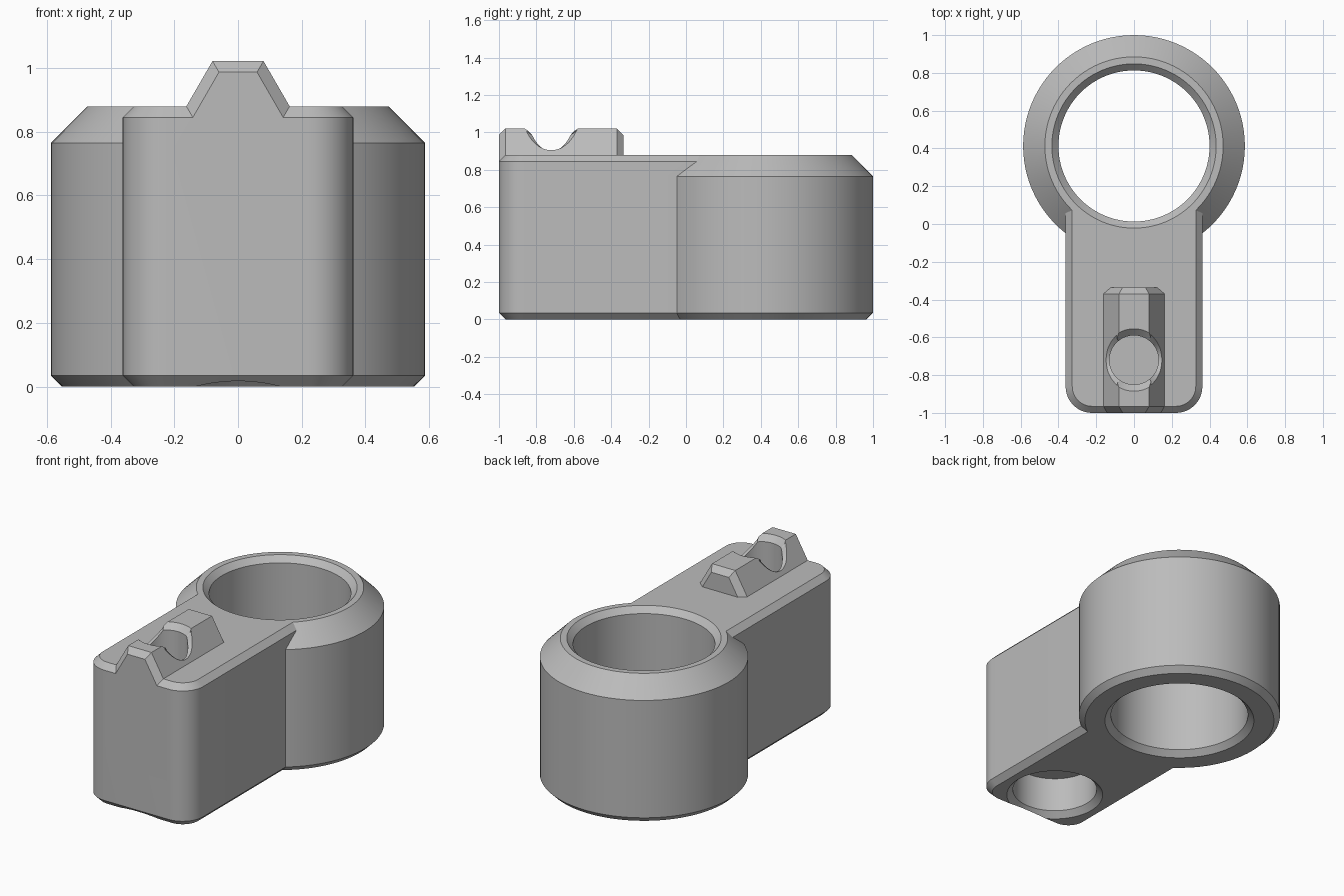
import bpy, bmesh, math
from mathutils import Vector

cube = bpy.data.objects.get("Cube")
if cube:
    bpy.data.objects.remove(cube)

C = 0.035                      # chamfer used throughout
TOP, RIDGE_TOP = 0.88, 1.022
RING_Y, HOLE_Y = 0.413, -0.72
SLOPE = math.tan(math.radians(30))

grey = bpy.data.materials.new("plain_grey")
grey.use_nodes = True
grey.diffuse_color = (0.5, 0.5, 0.5, 1)
grey.node_tree.nodes["Principled BSDF"].inputs["Base Color"].default_value = grey.diffuse_color


def loft(name, rings):
    """Closed solid through rings that have equal point counts."""
    bm = bmesh.new()
    loops = [[bm.verts.new(p) for p in ring] for ring in rings]
    n = len(loops[0])
    for a, b in zip(loops, loops[1:]):
        for i in range(n):
            j = (i + 1) % n
            bm.faces.new((a[i], a[j], b[j], b[i]))
    bm.faces.new(loops[0])
    bm.faces.new(loops[-1])
    bmesh.ops.recalc_face_normals(bm, faces=bm.faces)
    mesh = bpy.data.meshes.new(name)
    bm.to_mesh(mesh)
    bm.free()
    mesh.materials.append(grey)
    obj = bpy.data.objects.new(name, mesh)
    bpy.context.collection.objects.link(obj)
    return obj


def turned(name, y, profile, n=96):
    """Solid of revolution from (radius, height) pairs."""
    angles = [math.tau * i / n for i in range(n)]
    return loft(name, [[(r * math.cos(a), y + r * math.sin(a), z) for a in angles]
                       for r, z in profile])


def combine(target, tool, operation):
    mod = target.modifiers.new(tool.name, "BOOLEAN")
    mod.operation, mod.solver, mod.object = operation, "EXACT", tool
    bpy.ops.object.select_all(action="DESELECT")
    bpy.context.view_layer.objects.active = target
    target.select_set(True)
    bpy.ops.object.modifier_apply(modifier=mod.name)
    bpy.data.objects.remove(tool)


# Ring collar with a wide upper chamfer
R = 0.587
body = turned("ring_and_arm_body", RING_Y,
              [(R - C, 0), (R, C), (R, 0.765), (0.472, TOP)])


# Arm with rounded front corners
def arm_ring(inset, z, half=0.362, radius=0.14, steps=12):
    pts = [(half - inset, 0.28, z), (inset - half, 0.28, z)]
    for side, start in ((-1, 180), (1, 270)):
        for i in range(steps + 1):
            a = math.radians(start + 90 * i / steps)
            pts.append((side * (half - radius) + (radius - inset) * math.cos(a),
                        radius - 1 + (radius - inset) * math.sin(a), z))
    return pts


arm = loft("arm", [arm_ring(C, 0), arm_ring(0, C), arm_ring(0, TOP - C), arm_ring(C, TOP)])


# Trapezoid ridge with chamfered ends
def ridge_width(z):
    return 0.08 + (RIDGE_TOP - z) * SLOPE


def ridge_ring(y, inset):
    side = inset / math.cos(math.radians(30))
    top, base = RIDGE_TOP - inset, 0.75
    wt, wb = ridge_width(top) - side, ridge_width(base) - side
    return [(-wb, y, base), (wb, y, base), (wt, y, top), (-wt, y, top)]


ridge = loft("ridge", [ridge_ring(-1, C), ridge_ring(C - 1, 0),
                       ridge_ring(-0.335 - C, 0), ridge_ring(-0.335, C)])


# Blind hole in the ridge, its chamfer following the saddle-shaped rim
def saddle_cutter(r=0.13, n=96):
    floor, inner, outer, roof = [], [], [], []
    for i in range(n):
        a = math.tau * (i + 0.5) / n
        x, y = r * math.cos(a), r * math.sin(a)
        sx = math.copysign(1, x)
        if abs(x) > 0.08:
            z = RIDGE_TOP - (abs(x) - 0.08) / SLOPE
            tangent = Vector((-y, x, sx * y / SLOPE))
            normal = Vector((sx, 0, SLOPE)).normalized()
        else:
            z, tangent, normal = RIDGE_TOP, Vector((-y, x, 0)), Vector((0, 0, 1))
        rim = Vector((x, HOLE_Y + y, z))
        low = rim - Vector((0, 0, C))
        high = low + 2 * (rim + C * tangent.cross(normal).normalized() - low)
        floor.append((rim.x, rim.y, 0.55))
        inner.append(low)
        outer.append(high)
        roof.append((high.x, high.y, 1.3))
    return loft("ridge_hole", [floor, inner, outer, roof])


combine(body, arm, "UNION")
combine(body, ridge, "UNION")
combine(body, saddle_cutter(), "DIFFERENCE")

# Through bore and underside pocket, both with chamfered mouths
bore = turned("bore", RING_Y, [(0.5 + C, -0.1), (0.4, C), (0.4, TOP - C), (0.5, TOP - C + 0.1)])
combine(body, bore, "DIFFERENCE")
pocket = turned("pocket", HOLE_Y, [(0.345 + C, -0.1), (0.245, C), (0.245, 0.25)])
combine(body, pocket, "DIFFERENCE")

bpy.ops.object.shade_smooth_by_angle(angle=math.radians(25))
